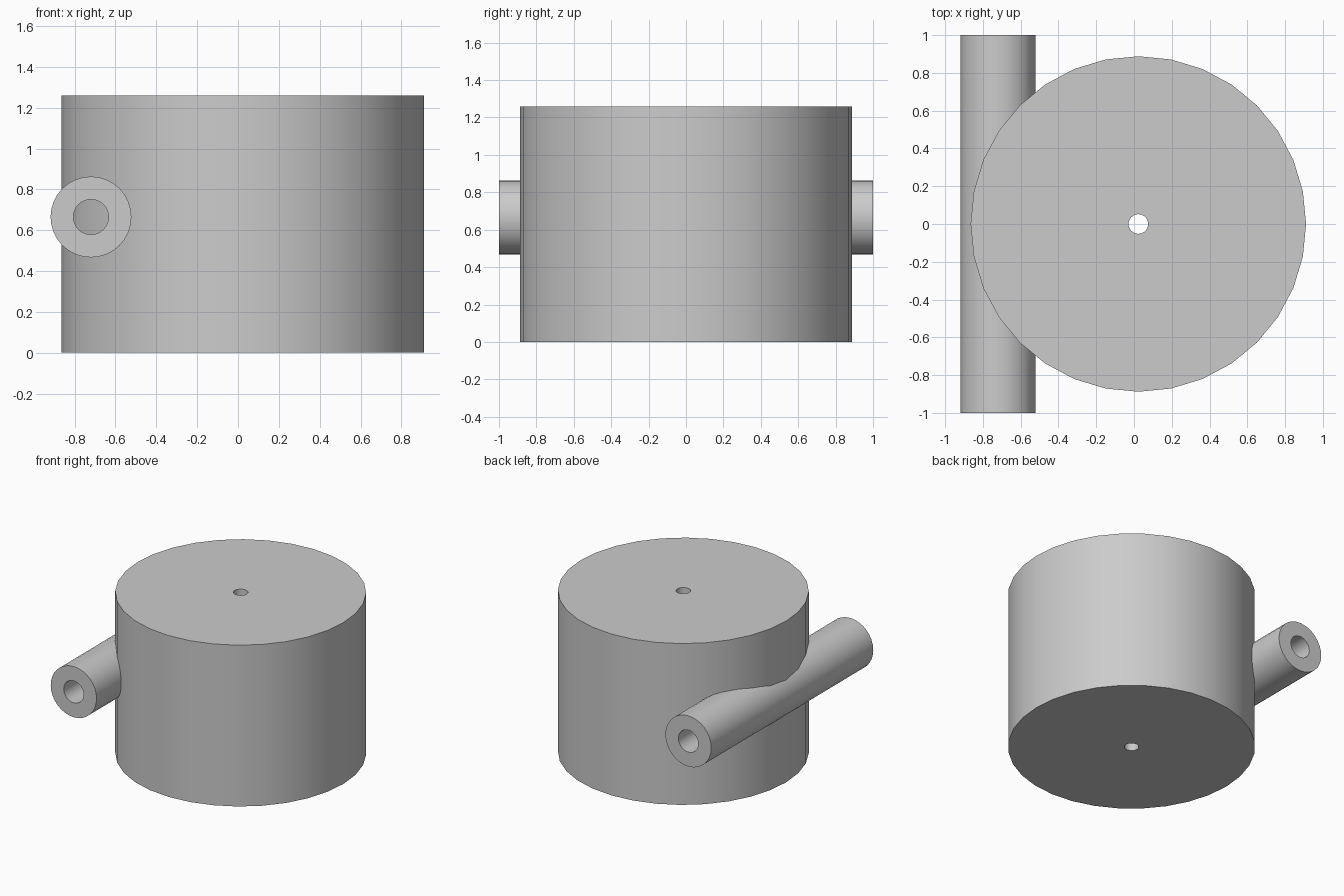
import bpy
import bmesh
from math import pi, cos, sin
from mathutils import Matrix

cube = bpy.data.objects.get("Cube")
if cube:
    bpy.data.objects.remove(cube, do_unlink=True)

GREY = (0.6, 0.6, 0.6, 1)
grey = bpy.data.materials.new("plain grey")
grey.use_nodes = True
grey.diffuse_color = GREY
grey.node_tree.nodes["Principled BSDF"].inputs["Base Color"].default_value = GREY


def bored_cylinder(name, outer, bore, length, sides, transform):
    """Cylinder along local z with a hole right through it."""
    half = length / 2
    profile = [(outer, -half), (outer, half), (bore, half), (bore, -half)]
    bm = bmesh.new()
    rings = []
    for i in range(sides):
        a = 2 * pi * i / sides
        rings.append([bm.verts.new((r * cos(a), r * sin(a), z)) for r, z in profile])
    for i, ring in enumerate(rings):
        following = rings[(i + 1) % sides]
        for j in range(4):
            k = (j + 1) % 4
            bm.faces.new((ring[j], following[j], following[k], ring[k]))
    bmesh.ops.recalc_face_normals(bm, faces=bm.faces)
    mesh = bpy.data.meshes.new(name)
    bm.to_mesh(mesh)
    bm.free()
    mesh.transform(transform)
    mesh.materials.append(grey)
    obj = bpy.data.objects.new(name, mesh)
    bpy.context.collection.objects.link(obj)
    bpy.ops.object.select_all(action='DESELECT')
    obj.select_set(True)
    bpy.context.view_layer.objects.active = obj
    bpy.ops.object.shade_smooth_by_angle(angle=pi / 6)
    return obj


# Upright drum with a narrow centre hole
bored_cylinder("drum", 0.888, 0.052, 1.26, 32,
               Matrix.Translation((0.023, 0, 0.63)))

# Side tube running front to back, partly sunk into the drum wall
bored_cylinder("side_tube", 0.198, 0.086, 2.0, 32,
               Matrix.Translation((-0.72, 0, 0.665)) @ Matrix.Rotation(pi / 2, 4, 'X'))
